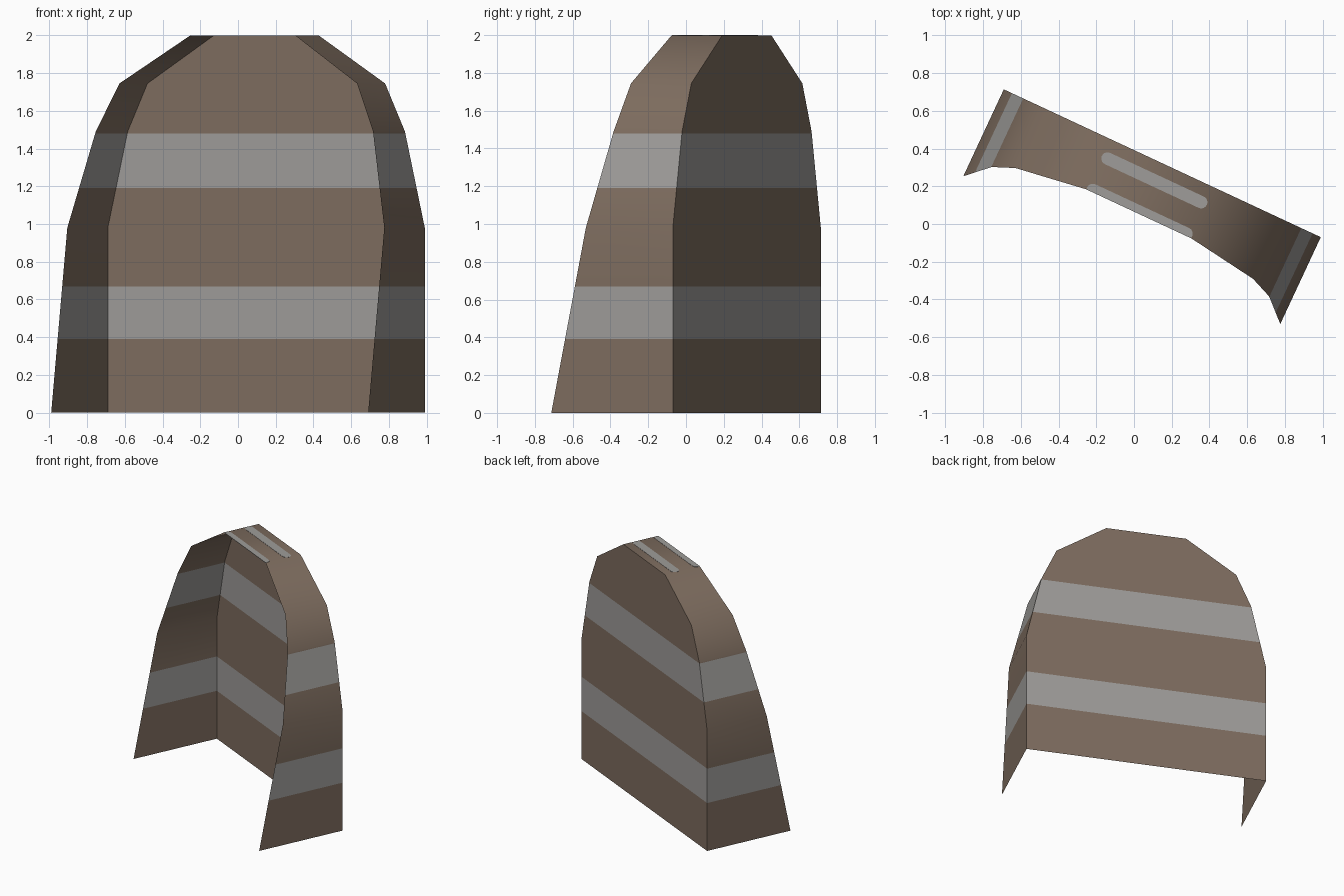
import bpy, bmesh, math
from mathutils import Matrix

if "Cube" in bpy.data.objects:
    bpy.data.objects.remove(bpy.data.objects["Cube"])

def material(name, rgb):
    m = bpy.data.materials.new(name)
    m.diffuse_color = (*rgb, 1)
    m.use_nodes = True
    m.node_tree.nodes["Principled BSDF"].inputs["Base Color"].default_value = m.diffuse_color
    return m

BROWN = material("brown", (0.209, 0.153, 0.115))
GREY = material("pale grey", (0.345, 0.335, 0.322))

# Whole model is turned 25 degrees about z; local front is -y
PLACE = Matrix.Translation((0.15, 0.322, 0)) @ Matrix.Rotation(math.radians(-25), 4, 'Z')
STRIPES = [(0.39, 0.67), (1.19, 1.48)]
TOP = 1.998

# Arch profile: half width, depth, height
HALF = [(0.927, 0.71, 0), (0.927, 0.508, 0.98), (0.811, 0.40, 1.49),
        (0.695, 0.352, 1.745), (0.309, 0.296, TOP)]
ARCH = [(-w, d, z) for w, d, z in HALF] + HALF[::-1]

def finish(name, bm, mats):
    bm.transform(PLACE)
    me = bpy.data.meshes.new(name)
    bm.to_mesh(me)
    bm.free()
    for m in mats:
        me.materials.append(m)
    ob = bpy.data.objects.new(name, me)
    bpy.context.collection.objects.link(ob)
    return ob

def cut_stripes(bm):
    """Cut the sheet at each stripe edge and colour the faces by height."""
    for z in (z for pair in STRIPES for z in pair):
        bmesh.ops.bisect_plane(bm, geom=bm.verts[:] + bm.edges[:] + bm.faces[:],
                               plane_co=(0, 0, z), plane_no=(0, 0, 1))
    for f in bm.faces:
        z = f.calc_center_median().z
        f.material_index = int(any(a < z < b for a, b in STRIPES))

# Flat arched back sheet
bm = bmesh.new()
bm.faces.new([bm.verts.new((s, 0, z)) for s, d, z in ARCH])
cut_stripes(bm)
finish("back_panel", bm, [BROWN, GREY])

# Side walls and roof: one band running over the arch
bm = bmesh.new()
back = [bm.verts.new((s, 0, z)) for s, d, z in ARCH]
front = [bm.verts.new((s, -d, z)) for s, d, z in ARCH]
for i in range(len(ARCH) - 1):
    bm.faces.new((front[i], front[i + 1], back[i + 1], back[i]))
cut_stripes(bm)
band = finish("side_and_roof_band", bm, [BROWN, GREY])
band.data.shade_smooth()
band.data.set_sharp_from_angle(angle=math.radians(40))

# Rounded stripes across the flat roof, thin plates clipped at the front edge
def roof_stripe(name, depth, r=0.033, half=0.307, n=10):
    bm = bmesh.new()
    pts = []
    for side in (1, -1):
        for i in range(n + 1):
            a = -math.pi / 2 + math.pi * i / n
            s = side * (half - r + r * math.cos(a))
            d = depth - side * r * math.sin(a)
            pts.append((s, -min(d, 0.296), TOP))
    bm.faces.new([bm.verts.new(p) for p in pts])
    ob = finish(name, bm, [GREY])
    mod = ob.modifiers.new("thickness", 'SOLIDIFY')
    mod.thickness = 0.004
    mod.offset = 0

roof_stripe("roof_stripe_back", 0.10)
roof_stripe("roof_stripe_front", 0.284)
